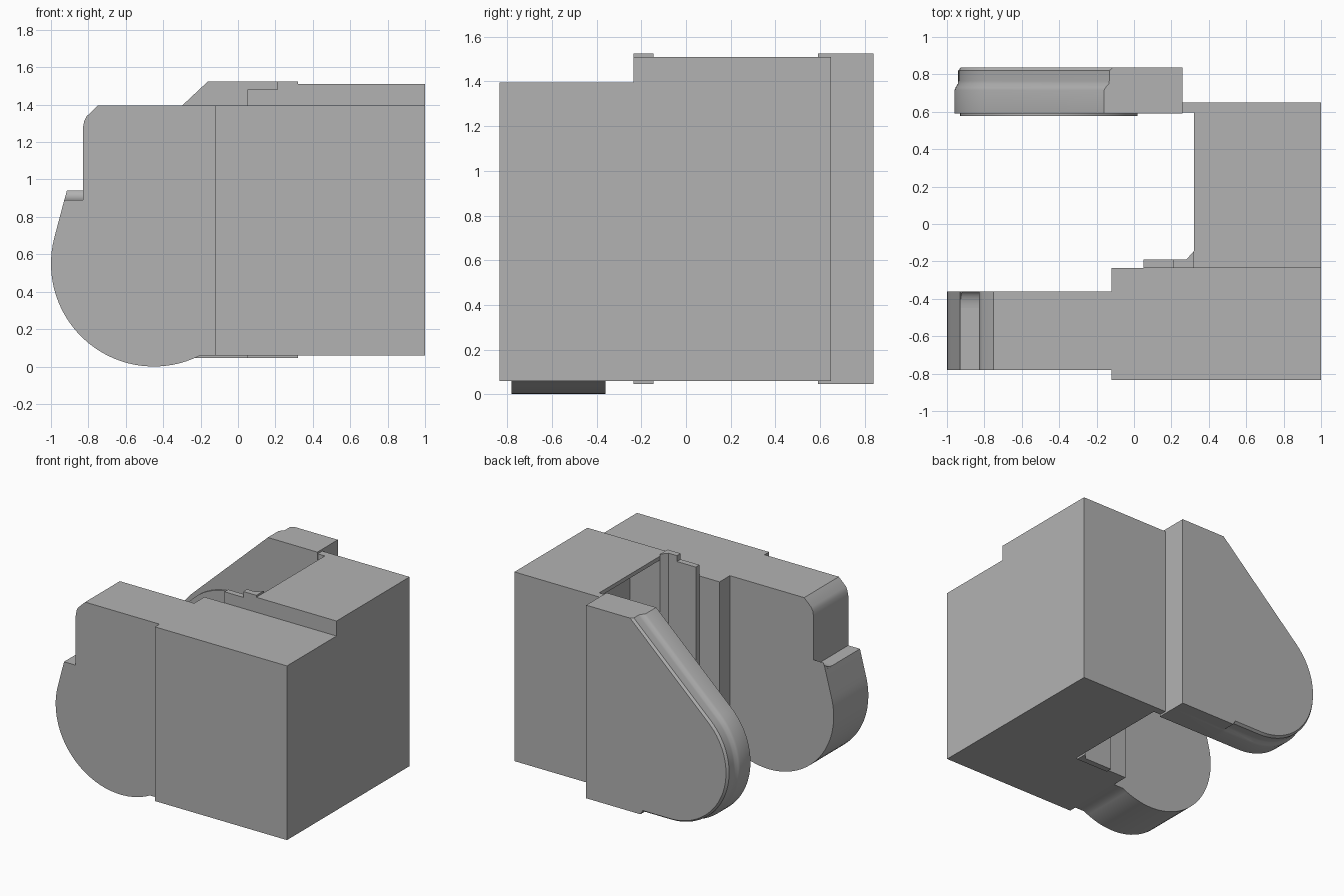
import bpy, bmesh, math

cube = bpy.data.objects.get("Cube")
if cube:
    bpy.data.objects.remove(cube, do_unlink=True)

grey = bpy.data.materials.new("plain grey")
grey.use_nodes = True
grey.diffuse_color = (0.448, 0.448, 0.448, 1)
grey.node_tree.nodes["Principled BSDF"].inputs["Base Color"].default_value = grey.diffuse_color


def loft(name, sections, smooth=False):
    """Skin a stack of equal-length point loops and cap both ends."""
    bm = bmesh.new()
    rings = [[bm.verts.new(p) for p in loop] for loop in sections]
    n = len(rings[0])
    for a, b in zip(rings, rings[1:]):
        for i in range(n):
            j = (i + 1) % n
            bm.faces.new((a[i], a[j], b[j], b[i]))
    bm.faces.new(rings[0])
    bm.faces.new(rings[-1])
    bmesh.ops.recalc_face_normals(bm, faces=bm.faces)
    mesh = bpy.data.meshes.new(name)
    bm.to_mesh(mesh)
    bm.free()
    mesh.materials.append(grey)
    obj = bpy.data.objects.new(name, mesh)
    bpy.context.collection.objects.link(obj)
    if smooth:
        bpy.ops.object.select_all(action="DESELECT")
        obj.select_set(True)
        bpy.context.view_layer.objects.active = obj
        bpy.ops.object.shade_smooth_by_angle(angle=math.radians(25))
    return obj


def prism_z(name, plan, z0, z1):
    return loft(name, [[(x, y, z) for x, y in plan] for z in (z0, z1)])


def prism_y(name, profile, y0, y1):
    return loft(name, [[(x, y, z) for x, z in profile] for y in (y0, y1)], True)


def box(name, x0, x1, y0, y1, z0, z1):
    return prism_z(name, [(x0, y0), (x1, y0), (x1, y1), (x0, y1)], z0, z1)


def arc(cx, cz, r, start, end, steps=32):
    angles = [math.radians(start + (end - start) * i / steps) for i in range(steps + 1)]
    return [(cx + r * math.cos(a), cz + r * math.sin(a)) for a in angles]


# Front block and hollow connecting body
LOW, TOP, FRONT, BACK = 0.06, 1.51, -0.235, 0.65
box("front_block", -0.12, 1, -0.835, FRONT, LOW, 1.395)
box("body_side_wall", 0.575, 1, FRONT, BACK, LOW, TOP)
box("body_roof", 0.32, 0.575, FRONT, 0.595, TOP - 0.03, TOP)
box("body_floor", 0.32, 0.575, FRONT, 0.595, LOW, LOW + 0.03)
box("body_back_wall", 0.26, 0.575, 0.595, BACK, LOW, TOP)
box("body_front_wall", 0.32, 0.575, FRONT, -0.145, LOW + 0.03, TOP - 0.03)

# Stepped rib on the inner side of the front block
box("low_rib", 0.05, 0.21, FRONT, -0.19, 0.045, 1.48)
prism_z("tall_rib", [(0.21, FRONT), (0.21, -0.19), (0.28, -0.19),
                     (0.32, -0.145), (0.32, FRONT)], 0.045, 1.525)

# Front arm: round lower end, shoulder and chamfered top
CX, CZ = -0.45, 0.55
plate = [(-0.1, LOW), (-0.1, 1.395), (-0.75, 1.395), (-0.81, 1.337),
         (-0.823, 1.31), (-0.83, 1.27), (-0.83, 0.89), (-0.929, 0.89)]
plate += arc(CX, CZ, 0.55, 165, 297)
prism_y("front_arm", plate, -0.78, -0.36)

# Curved lip on the shoulder
lip = [(-0.36, 0.88), (-0.45, 0.88)] + [
    (-0.45 + 0.09 * math.sin(a), 0.94 - 0.05 * math.cos(a))
    for a in [math.radians(90 * i / 8) for i in range(9)]]
loft("shoulder_lip", [[(-0.915 - (0.94 - z) * 0.27, y, z) for y, z in lip],
                      [(-0.83, y, z) for y, z in lip]], True)


# Back arm: sloped top and rounded end with a stepped rim
def arm_section(y, inset):
    ends = [(0.26, 0.045), (0.26, 1.525), (-0.16 + inset * 1.4, 1.525)]
    curve = arc(CX, 0.555, 0.51 - inset, 133, 270)
    step = [(-0.22, 0.045 + inset), (-0.2, 0.045)]
    return [(x, y, z) for x, z in ends + curve + step]


rim = [(0.59, 0), (0.715, 0), (0.73, 0.006), (0.75, 0.018),
       (0.765, 0.02), (0.82, 0.02), (0.838, 0.034)]
loft("back_arm", [arm_section(y, inset) for y, inset in rim], True)

# Thin round pad on the inner face of the back arm
prism_y("round_pad", arc(-0.455, 0.555, 0.475, 0, 354, 59), 0.577, 0.595)
